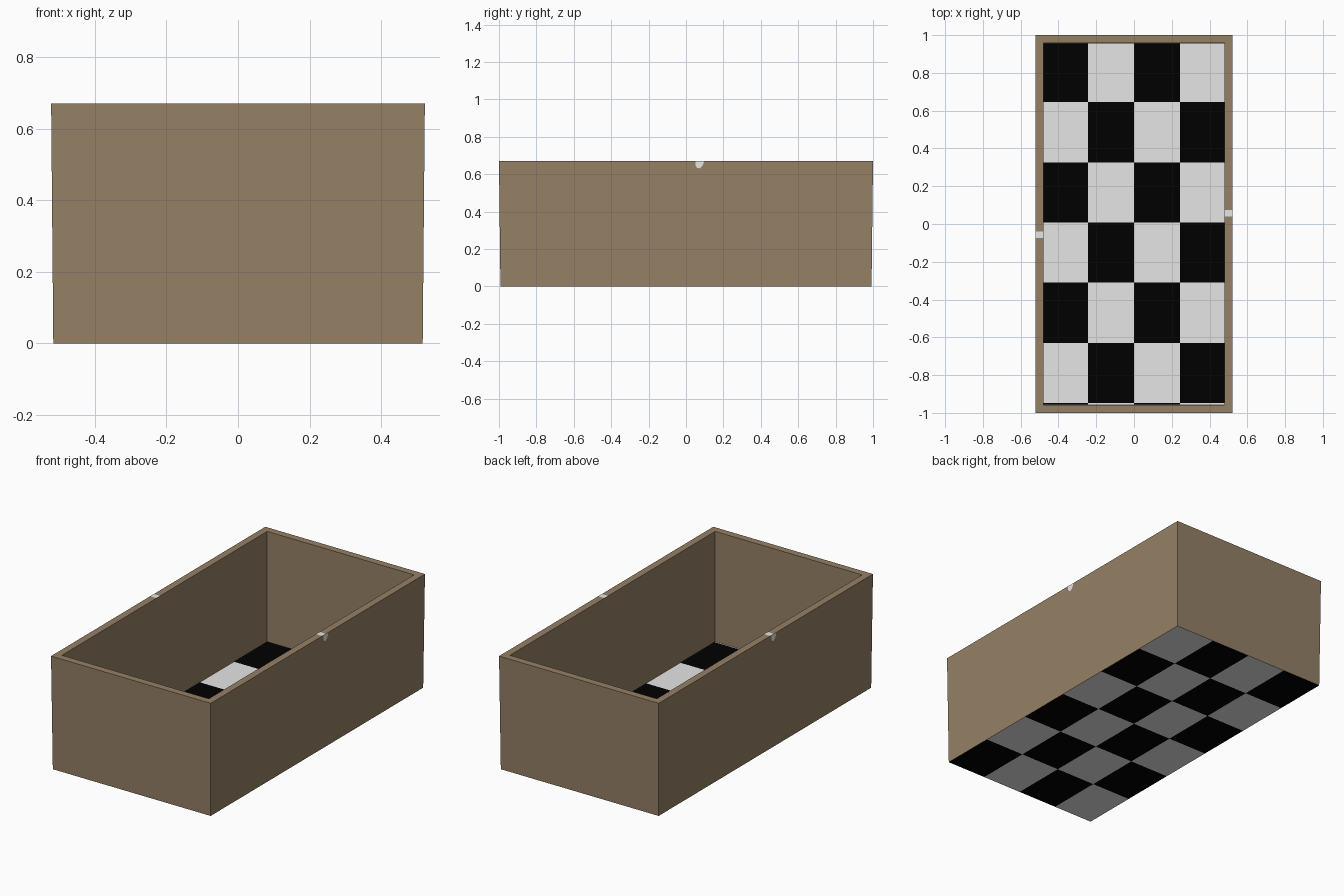
import bpy, bmesh, math

if "Cube" in bpy.data.objects:
    bpy.data.objects.remove(bpy.data.objects["Cube"])


def material(name, rgb):
    m = bpy.data.materials.new(name)
    m.diffuse_color = (*rgb, 1)
    m.use_nodes = True
    m.node_tree.nodes["Principled BSDF"].inputs["Base Color"].default_value = m.diffuse_color
    return m


BROWN = material("brown wood", (0.301, 0.216, 0.130))
WHITE = material("pale grey", (0.791, 0.791, 0.791))
BLACK = material("black", (0.0, 0.0, 0.0))

H, FLOOR = 0.67, 0.02


def finish(bm, name, mats):
    me = bpy.data.meshes.new(name)
    bm.to_mesh(me)
    bm.free()
    for m in mats:
        me.materials.append(m)
    ob = bpy.data.objects.new(name, me)
    bpy.context.collection.objects.link(ob)
    return ob


# Tapered wall ring: outer face, rim and inner face as stacked rectangles
bm = bmesh.new()
rings = []
for x, y, z in [(0.516, 0.992, 0), (0.522, 1.0, H), (0.48, 0.958, H), (0.478, 0.955, FLOOR)]:
    rings.append([bm.verts.new((sx * x, sy * y, z))
                  for sx, sy in ((-1, -1), (1, -1), (1, 1), (-1, 1))])
for a, b in zip(rings, rings[1:]):
    for i in range(4):
        j = (i + 1) % 4
        bm.faces.new((a[i], a[j], b[j], b[i]))
finish(bm, "box_walls", [BROWN])


def checker(name, xs, ys, z, up):
    """Checkered sheet; ys run from back to front, back left cell is black."""
    bm = bmesh.new()
    grid = [[bm.verts.new((x, y, z)) for x in xs] for y in ys]
    for r in range(len(ys) - 1):
        for c in range(len(xs) - 1):
            loop = [grid[r][c], grid[r + 1][c], grid[r + 1][c + 1], grid[r][c + 1]]
            f = bm.faces.new(loop if up else loop[::-1])
            f.material_index = (r + c) % 2
    finish(bm, name, [BLACK, WHITE])


# Inside floor: tiles sit slightly off centre, leaving a thin strip at the front
checker("inner_floor", [-0.478, -0.244, 0, 0.244, 0.478],
        [0.955] + [0.645 - 0.3186 * i for i in range(6)] + [-0.955], FLOOR, True)
# Underside: evenly divided tiles
checker("underside", [0.516 * (i / 2 - 1) for i in range(5)],
        [0.992 * (1 - i / 3) for i in range(7)], 0, False)


# Small pale marks on the long sides, the left ones turned half round
def plate(name, points, s):
    bm = bmesh.new()
    bm.faces.new([bm.verts.new((s * x, s * y, z)) for x, y, z in points])
    finish(bm, name, [WHITE])


for side, s in (("right", 1), ("left", -1)):
    plate(side + "_rim_mark", [(0.48, 0.04, H + 0.0005), (0.522, 0.04, H + 0.0005),
                               (0.522, 0.075, H + 0.0005), (0.48, 0.075, H + 0.0005)], s)
    arc = [(0.052, 0.67), (0.052, 0.645), (0.06, 0.633), (0.072, 0.631),
           (0.084, 0.64), (0.093, 0.655), (0.097, 0.67)]
    plate(side + "_side_mark", [(0.5225, y, z) for y, z in arc], s)
